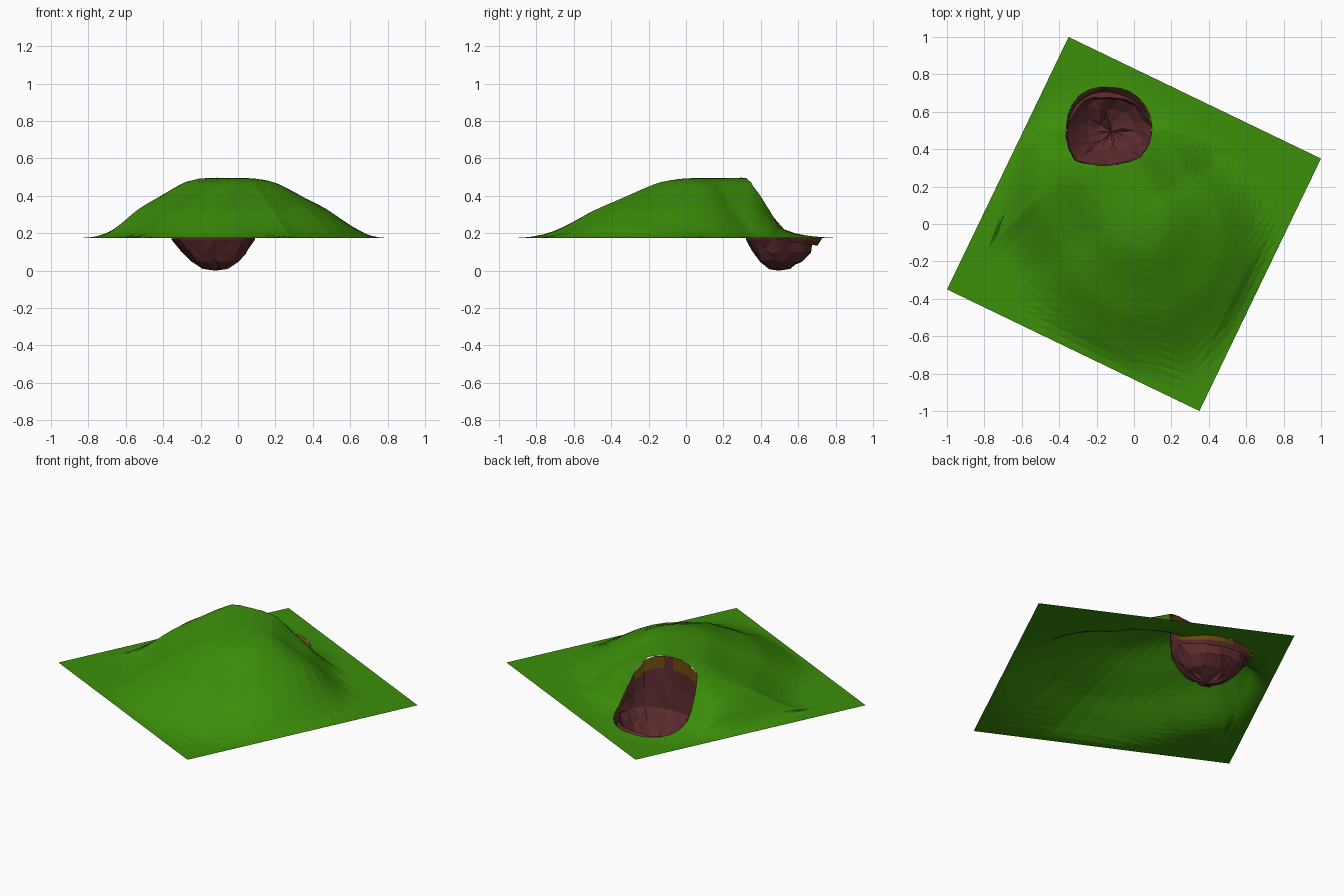
import bpy, bmesh, math, random
from mathutils import Vector

if "Cube" in bpy.data.objects:
    bpy.data.objects.remove(bpy.data.objects["Cube"])

random.seed(4)
BASE = 0.175                       # ground level above the pit bottom
HALF = 0.749                       # half side of the turned square
U, V = Vector((0.901, -0.434)), Vector((0.434, 0.901))
HOLE = Vector((-0.13, 0.525))      # centre of the cave mouth
SEGS, RINGS = 72, 30


def material(name, rgb):
    m = bpy.data.materials.new(name)
    m.diffuse_color = (*rgb, 1)
    m.use_nodes = True
    m.node_tree.nodes["Principled BSDF"].inputs["Base Color"].default_value = m.diffuse_color
    return m


grass = material("grass green", (0.045, 0.272, 0.003))
rock = material("red brown rock", (0.11, 0.025, 0.028))
earth = material("ochre earth", (0.15, 0.075, 0.005))


def table(pts, x):
    """Piecewise linear lookup."""
    if x <= pts[0][0]:
        return pts[0][1]
    for (a, p), (b, q) in zip(pts, pts[1:]):
        if x <= b:
            return p + (q - p) * (x - a) / (b - a)
    return pts[-1][1]


# terraced hill profile, footprint radius by direction, steep north side
PROFILE = [(0, 1), (.12, .985), (.24, .93), (.34, .82), (.44, .69), (.53, .585),
           (.63, .47), (.74, .29), (.84, .14), (.93, .04), (1, 0)]
REACH = [(-180, .6), (-135, .79), (-90, .92), (-50, .9), (-20, .78), (0, .7),
         (25, .57), (45, .48), (90, .5), (135, .52), (180, .6)]
NORTH = [(.35, 1), (.4, .9), (.45, .66), (.5, .32), (.55, .21), (.62, .14),
         (.72, .075), (.85, .02), (.95, 0)]
TOP_A, TOP_B = Vector((0.02, 0.08)), Vector((-0.13, 0.33))


def height(p):
    ab = TOP_B - TOP_A
    k = min(1, max(0, (p - TOP_A).dot(ab) / ab.dot(ab)))
    d = p - (TOP_A + ab * k)
    reach = table(REACH, math.degrees(math.atan2(d.y, d.x)))
    edge = HALF - max(abs(p.dot(U)), abs(p.dot(V)))
    fade = min(1, max(0, edge / 0.1))
    return BASE + 0.322 * table(PROFILE, d.length / reach) * table(NORTH, p.y) * fade


def border_distance(d):
    """Distance from the cave centre to the square border."""
    return min((HALF - math.copysign(1, d.dot(a)) * HOLE.dot(a)) / max(abs(d.dot(a)), 1e-6)
               for a in (U, V))


MOUTH = [(0, .225), (45, .215), (90, .205), (135, .23), (180, .23), (225, .262),
         (245, .225), (270, .21), (290, .21), (315, .235), (360, .225)]


def mouth_radius(a):
    return table(MOUTH, math.degrees(a) % 360)


def bridge(bm, a, b):
    n = len(a)
    return [bm.faces.new((a[i], b[i], b[(i + 1) % n], a[(i + 1) % n])) for i in range(n)]


def finish(bm, name, mats):
    bmesh.ops.triangulate(bm, faces=bm.faces)
    me = bpy.data.meshes.new(name)
    bm.to_mesh(me)
    bm.free()
    for m in mats:
        me.materials.append(m)
    ob = bpy.data.objects.new(name, me)
    bpy.context.collection.objects.link(ob)
    return ob


# grassy hill: rings from the cave mouth out to the square border
angles = [2 * math.pi * i / SEGS for i in range(SEGS)]
for su in (-1, 1):
    for sv in (-1, 1):
        c = (U * su + V * sv) * HALF - HOLE
        a = math.atan2(c.y, c.x) % (2 * math.pi)
        angles[round(a / (2 * math.pi) * SEGS) % SEGS] = a
bm = bmesh.new()
rings = []
for j in range(RINGS + 1):
    t = (j / RINGS) ** 1.15
    ring = []
    for a in angles:
        d = Vector((math.cos(a), math.sin(a)))
        r0 = mouth_radius(a)
        p = HOLE + d * (r0 + (border_distance(d) - r0) * t)
        ring.append(bm.verts.new((p.x, p.y, height(p))))
    rings.append(ring)
for a, b in zip(rings, rings[1:]):
    bridge(bm, a, b)
# soften the terraces, keeping the rim and the border
bmesh.ops.smooth_vert(bm, verts=[v for r in rings[2:-1] for v in r], factor=0.5,
                      use_axis_z=True)
finish(bm, "grassy_hill", [grass])

# cave pit: faceted bowl hanging from the rim, deepest near its south wall
N = 24
# radius factor and depth: 1 = rim, 0 = ground level, -1 = pit bottom
LEVELS = [(1.005, 1.0), (1.0, 0.75), (1.0, 0.38), (0.97, -0.05), (0.8, -0.42),
          (0.58, -0.7), (0.3, -0.9)]
DEEP = Vector((-0.12, 0.495))
bm = bmesh.new()
rings = []
for j, (s, lv) in enumerate(LEVELS):
    ring = []
    c = HOLE.lerp(DEEP, min(1, max(0, -lv * 1.3)))
    for i in range(N):
        a = 2 * math.pi * i / N
        d = Vector((math.cos(a), math.sin(a)))
        rim = height(HOLE + d * mouth_radius(a))
        jit = random.uniform(-0.04, 0.02) if j > 1 else 0
        # the low north lip slopes inward, the tall south wall is near vertical
        slope = 0.07 * j * max(0, d.y) if j < 4 else 0.08 * max(0, -d.y)
        p = c + d * mouth_radius(a) * (s + jit - slope)
        z = BASE + lv * ((rim - BASE) if lv > 0 else BASE)
        if 0 < j < 3:
            z = min(z, rim - 0.022 * j)
        elif j > 3:
            z += random.uniform(-0.01, 0.01)
        ring.append(bm.verts.new((p.x, p.y, z)))
    rings.append(ring)
for j, (a, b) in enumerate(zip(rings, rings[1:])):
    for f in bridge(bm, b, a):
        # patches of earth just under the lip
        if j == 0 and random.random() < 0.7:
            f.material_index = 1
tip = bm.verts.new((DEEP.x, DEEP.y, 0))
for i in range(N):
    bm.faces.new((rings[-1][i], rings[-1][(i + 1) % N], tip))
bmesh.ops.recalc_face_normals(bm, faces=bm.faces)
if tip.link_faces[0].normal.z < 0:
    bmesh.ops.reverse_faces(bm, faces=bm.faces)
finish(bm, "cave_pit", [rock, earth])
